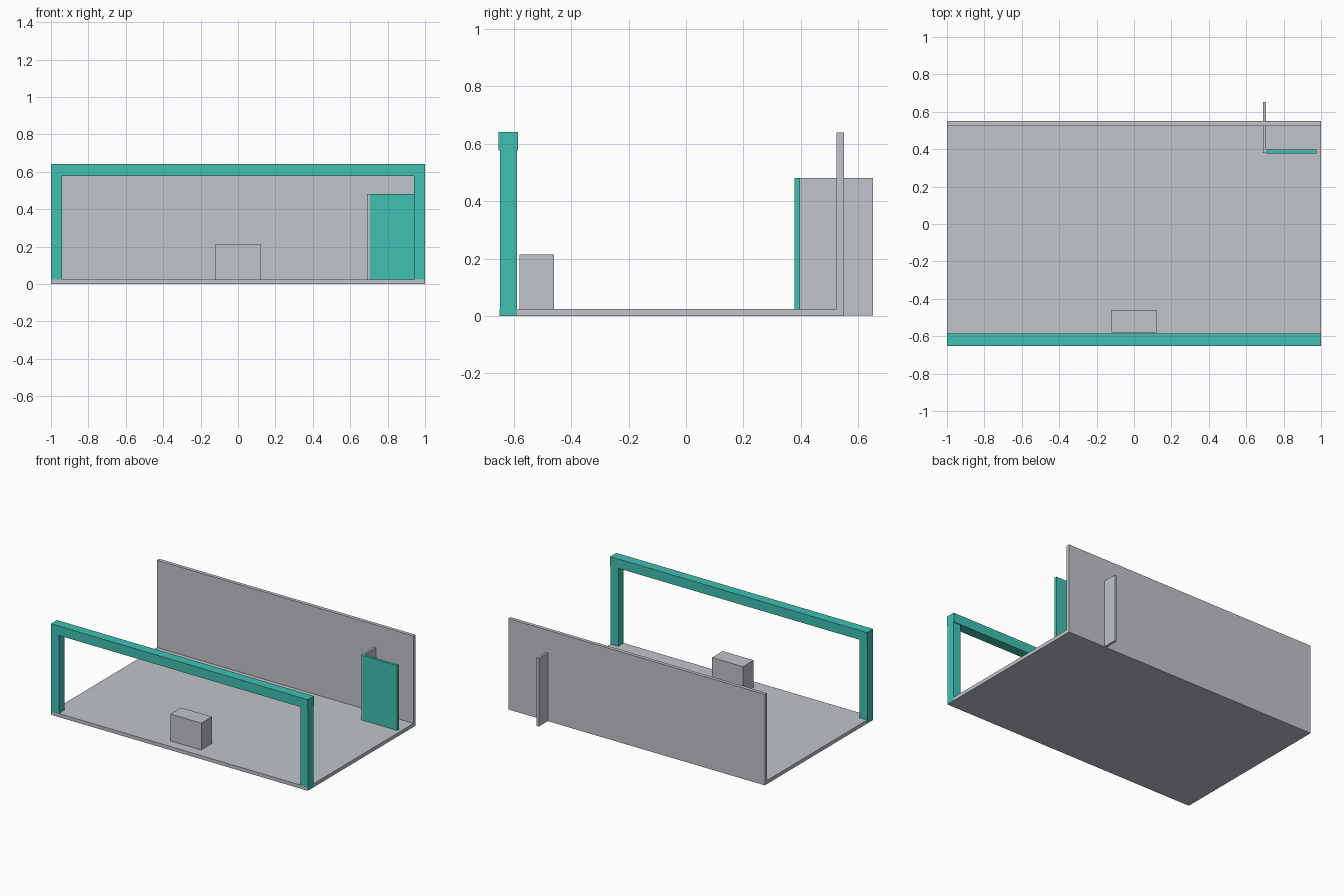
import bpy

if "Cube" in bpy.data.objects:
    bpy.data.objects.remove(bpy.data.objects["Cube"])


def make_material(name, rgb):
    mat = bpy.data.materials.new(name)
    mat.diffuse_color = (*rgb, 1.0)
    mat.use_nodes = True
    mat.node_tree.nodes["Principled BSDF"].inputs["Base Color"].default_value = mat.diffuse_color
    return mat


grey = make_material("light grey", (0.53, 0.55, 0.59))
teal = make_material("teal", (0.052, 0.53, 0.44))


def box(name, x, y, z, mat):
    """Box spanning the given (min, max) ranges."""
    bpy.ops.mesh.primitive_cube_add(size=1, location=[sum(r) / 2 for r in (x, y, z)])
    obj = bpy.context.object
    obj.name = name
    obj.scale = [r[1] - r[0] for r in (x, y, z)]
    bpy.ops.object.transform_apply(location=False, rotation=False, scale=True)
    obj.data.materials.append(mat)
    return obj


# Floor slab and back wall
box("floor", (-0.999, 0.999), (-0.65, 0.55), (0, 0.025), grey)
box("back_wall", (-0.999, 0.999), (0.525, 0.55), (0.025, 0.64), grey)

# Front frame: two posts carrying a slightly deeper beam
for side, name in ((-1, "left_post"), (1, "right_post")):
    box(name, sorted((side * 0.94, side * 1.0)), (-0.649, -0.589), (0.001, 0.576), teal)
box("top_beam", (-1, 1), (-0.653, -0.585), (0.576, 0.642), teal)

# Counter block behind the front opening
box("counter", (-0.12, 0.12), (-0.58, -0.461), (0.025, 0.214), grey)

# Side partition passing through the back wall, with a door panel
box("partition", (0.69, 0.706), (0.38, 0.652), (0.001, 0.481), grey)
box("door_panel", (0.706, 0.975), (0.378, 0.397), (0.001, 0.481), teal)
